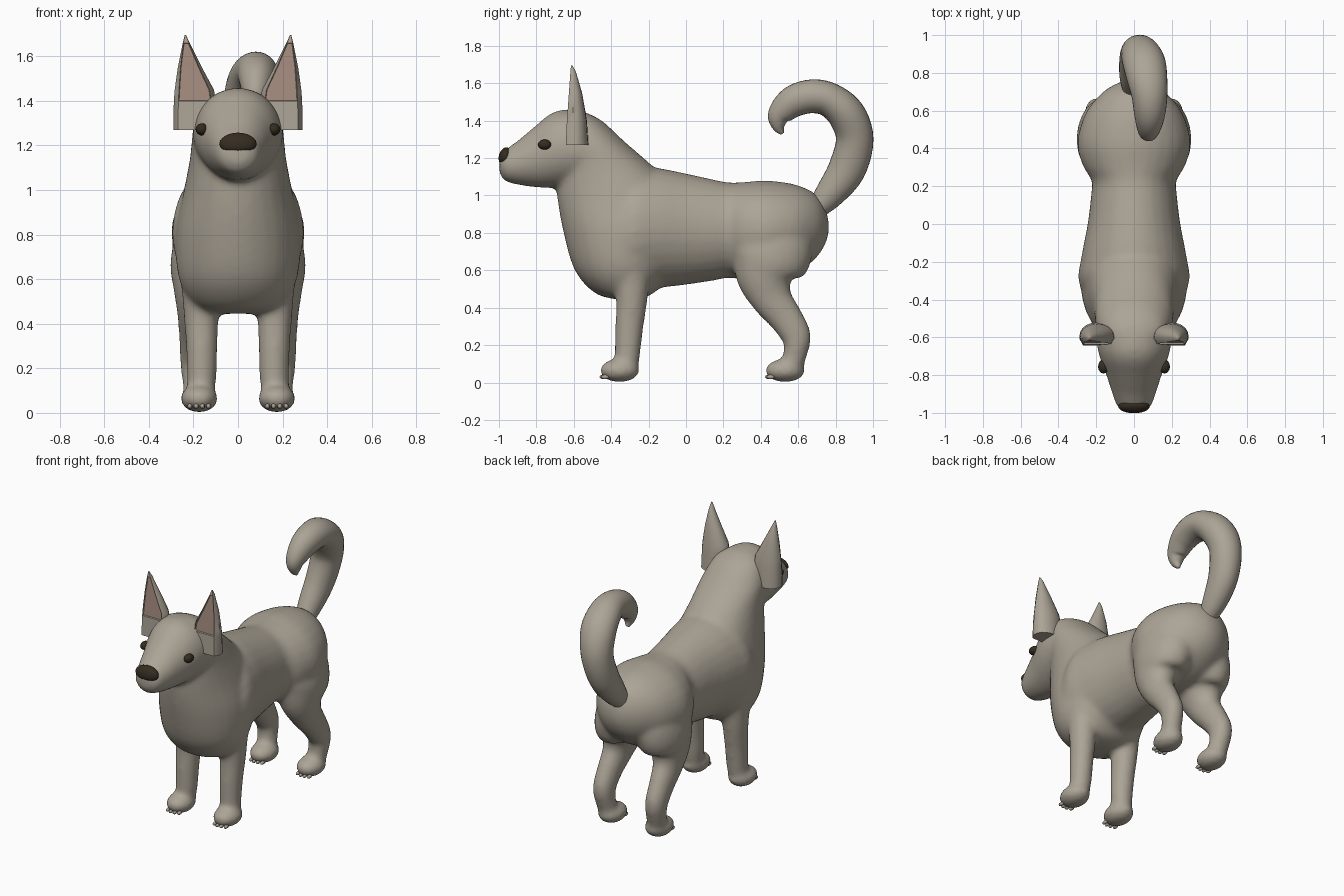
import bpy, bmesh, math
from mathutils import Vector, Matrix

old = bpy.data.objects.get("Cube")
if old:
    bpy.data.objects.remove(old)


def material(name, rgb):
    m = bpy.data.materials.new(name)
    m.use_nodes = True
    m.diffuse_color = (*rgb, 1)
    m.node_tree.nodes["Principled BSDF"].inputs["Base Color"].default_value = (*rgb, 1)
    return m


FUR = material("taupe_fur", (0.41, 0.37, 0.305))
PINK = material("inner_ear_pink", (0.375, 0.26, 0.21))
DARK = material("dark_brown", (0.035, 0.025, 0.015))
X, Y, Z = (Vector(v) for v in ((1, 0, 0), (0, 1, 0), (0, 0, 1)))


def finish(name, bm, *mats):
    bmesh.ops.recalc_face_normals(bm, faces=bm.faces)
    for f in bm.faces:
        f.smooth = True
    me = bpy.data.meshes.new(name)
    bm.to_mesh(me)
    bm.free()
    ob = bpy.data.objects.new(name, me)
    bpy.context.collection.objects.link(ob)
    for m in mats:
        me.materials.append(m)
    return ob


def skin(bm, rings):
    """Bridge consecutive rings of points and cap both ends."""
    rows = [[bm.verts.new(p) for p in r] for r in rings]
    n = len(rows[0])
    for a, b in zip(rows, rows[1:]):
        for i in range(n):
            j = (i + 1) % n
            bm.faces.new((a[i], a[j], b[j], b[i]))
    bm.faces.new(rows[0])
    bm.faces.new(rows[-1])


def tube(name, keys, axis=None, sides=28, steps=5):
    """Smooth loft through rings (x, y, z, half width, half depth)."""
    k = [Vector(p) for p in keys]
    k = [k[0]] + k + [k[-1]]
    path = []
    for a, b, c, d in zip(k, k[1:], k[2:], k[3:]):
        for s in range(steps):
            t = s / steps
            path.append(b + (c - a) * (t / 2) + (a * 2 - b * 5 + c * 4 - d) * (t * t / 2)
                        + (b * 3 - a - c * 3 + d) * (t ** 3 / 2))
    path.append(k[-1])
    rings = []
    for i, p in enumerate(path):
        tan = axis
        if tan is None:
            d = path[min(i + 1, len(path) - 1)] - path[max(i - 1, 0)]
            tan = Vector((0, d[1], d[2])).normalized()
        up = X.cross(tan)
        centre = Vector(p[:3])
        rings.append([centre + X * (p[3] * math.cos(a)) + up * (p[4] * math.sin(a))
                      for a in (2 * math.pi * j / sides for j in range(sides))])
    bm = bmesh.new()
    skin(bm, rings)
    return finish(name, bm, FUR)


def ball(name, centre, size, mat, tilt=0.0, seg=24):
    bm = bmesh.new()
    m = (Matrix.Translation(centre) @ Matrix.Rotation(tilt, 4, 'X')
         @ Matrix.Diagonal((*size, 1)))
    bmesh.ops.create_uvsphere(bm, u_segments=seg, v_segments=seg // 2, radius=1, matrix=m)
    return finish(name, bm, mat)


# Trunk with full rump, neck and head
parts = [
    tube("body", [
        (0, -0.55, 0.72, 0.06, 0.08), (0, -0.48, 0.73, 0.21, 0.23),
        (0, -0.31, 0.80, 0.292, 0.345), (0, -0.17, 0.825, 0.278, 0.325),
        (0, 0.00, 0.82, 0.246, 0.298), (0, 0.15, 0.815, 0.228, 0.27),
        (0, 0.23, 0.815, 0.225, 0.255), (0, 0.31, 0.81, 0.272, 0.262),
        (0, 0.43, 0.81, 0.30, 0.27), (0, 0.58, 0.82, 0.26, 0.24),
        (0, 0.69, 0.835, 0.175, 0.175), (0, 0.745, 0.835, 0.09, 0.095),
        (0, 0.765, 0.83, 0.02, 0.02)], Y),
    tube("neck", [
        (0, -0.32, 0.445, 0.08, 0.06), (0, -0.33, 0.48, 0.19, 0.16),
        (0, -0.33, 0.60, 0.265, 0.265), (0, -0.325, 0.80, 0.28, 0.33),
        (0, -0.355, 1.00, 0.243, 0.335), (0, -0.43, 1.15, 0.215, 0.26),
        (0, -0.52, 1.29, 0.20, 0.19), (0, -0.57, 1.40, 0.15, 0.12),
        (0, -0.60, 1.45, 0.06, 0.05)], Z),
    tube("head", [
        (0, -0.998, 1.16, 0.04, 0.04), (0, -0.97, 1.16, 0.087, 0.082),
        (0, -0.90, 1.175, 0.115, 0.118), (0, -0.80, 1.21, 0.147, 0.167),
        (0, -0.72, 1.24, 0.177, 0.20), (0, -0.64, 1.253, 0.197, 0.206),
        (0, -0.52, 1.25, 0.20, 0.185), (0, -0.40, 1.22, 0.14, 0.11)], Y)]

# Legs and paws
for side, s in (("left", 1), ("right", -1)):
    front = [(0.165, -0.29, 0.70, 0.10, 0.11), (0.165, -0.29, 0.45, 0.08, 0.085),
             (0.163, -0.303, 0.30, 0.071, 0.076), (0.163, -0.313, 0.15, 0.066, 0.068),
             (0.17, -0.32, 0.06, 0.06, 0.06)]
    hind = [(0.12, 0.48, 0.88, 0.08, 0.12), (0.135, 0.47, 0.80, 0.14, 0.20),
            (0.152, 0.45, 0.67, 0.152, 0.218), (0.168, 0.425, 0.56, 0.122, 0.158),
            (0.185, 0.458, 0.45, 0.088, 0.112), (0.192, 0.53, 0.35, 0.073, 0.092),
            (0.194, 0.588, 0.25, 0.067, 0.081), (0.19, 0.587, 0.17, 0.064, 0.066),
            (0.18, 0.56, 0.07, 0.06, 0.06)]
    for end, keys, paw_y in (("front", front, -0.355), ("hind", hind, 0.53)):
        parts.append(tube(f"{end}_{side}_leg", [(s * x, *r) for x, *r in keys]))
        paw_x = s * 0.174
        parts.append(ball(f"{end}_{side}_paw", (paw_x, paw_y, 0.064), (0.085, 0.108, 0.063), FUR))
        for i in range(4):
            off = (i - 1.5) * 0.028
            ball(f"{end}_{side}_toe_{i + 1}", (paw_x + off, paw_y - 0.09 + abs(off) * 0.3, 0.03),
                 (0.011, 0.022, 0.012), FUR, seg=12)

# Fuse the body parts into one soft skin
bpy.ops.object.select_all(action='DESELECT')
for ob in parts:
    ob.select_set(True)
body = parts[0]
bpy.context.view_layer.objects.active = body
bpy.ops.object.join()
remesh = body.modifiers.new("fuse", 'REMESH')
remesh.mode = 'VOXEL'
remesh.voxel_size = 0.014
remesh.use_smooth_shade = True
soft = body.modifiers.new("soften", 'SMOOTH')
soft.factor = 0.5
soft.iterations = 16

# Curled tail
tube("tail", [
    (0, 0.68, 0.91, 0.05, 0.05), (0, 0.77, 1.01, 0.075, 0.08),
    (0.01, 0.86, 1.14, 0.088, 0.10), (0.03, 0.902, 1.30, 0.10, 0.10),
    (0.052, 0.86, 1.43, 0.114, 0.10), (0.068, 0.77, 1.51, 0.108, 0.092),
    (0.082, 0.67, 1.53, 0.094, 0.09), (0.083, 0.57, 1.50, 0.08, 0.084),
    (0.078, 0.50, 1.43, 0.058, 0.064), (0.076, 0.495, 1.37, 0.036, 0.036),
    (0.075, 0.515, 1.33, 0.01, 0.01)])

# Ears: rows of (height, inner x, outer x, front y, depth), rounded behind
EAR = [(1.27, 0.11, 0.29, -0.642, 0.12), (1.40, 0.10, 0.288, -0.637, 0.107),
       (1.45, 0.108, 0.284, -0.633, 0.095), (1.55, 0.162, 0.270, -0.626, 0.07),
       (1.66, 0.217, 0.248, -0.618, 0.03), (1.695, 0.233, 0.239, -0.615, 0.008)]
for side, s in (("left", 1), ("right", -1)):
    rings = []
    for z, xi, xo, yf, d in EAR:
        c, r = (xi + xo) / 2, (xo - xi) / 2
        loop = [(math.cos(a), 0.3 + 0.7 * abs(math.sin(a)) ** 0.8)
                for a in (math.pi * i / 10 for i in range(11))]
        loop += [(-0.78, 0), (0.78, 0)]
        rings.append([(s * (c + r * u), yf + d * v, z) for u, v in loop])
    bm = bmesh.new()
    skin(bm, rings)
    bmesh.ops.recalc_face_normals(bm, faces=bm.faces)
    inner = [f for f in bm.faces if f.normal.y < -0.95
             and 1.4 < f.calc_center_median().z < 1.66]
    bmesh.ops.inset_region(bm, faces=inner, thickness=0.003, depth=-0.009, use_even_offset=True)
    for f in inner:
        f.material_index = 1
    ear = finish(f"{side}_ear", bm, FUR, PINK)
    bpy.ops.object.select_all(action='DESELECT')
    ear.select_set(True)
    bpy.context.view_layer.objects.active = ear
    bpy.ops.object.shade_smooth_by_angle(angle=math.radians(40))

    # Eyes
    ball(f"{side}_eye", (s * 0.162, -0.755, 1.272), (0.028, 0.036, 0.027), DARK)

# Nose, flattened underneath
nose = ball("nose", (0, -0.966, 1.208), (0.083, 0.035, 0.05), DARK, tilt=-0.25)
for v in nose.data.vertices:
    v.co.z = max(v.co.z, 1.176)
